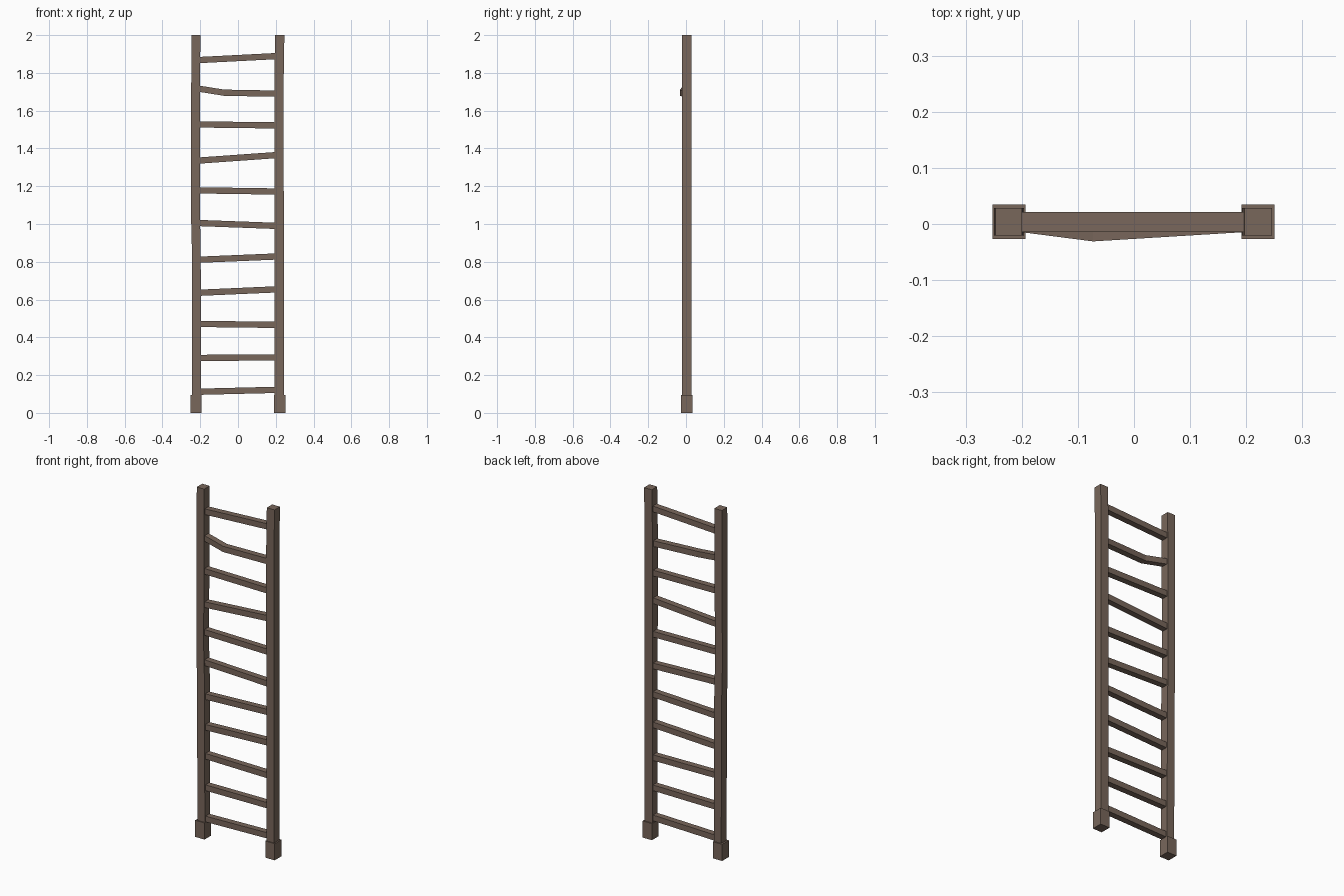
import bpy, bmesh
from mathutils import Vector

if "Cube" in bpy.data.objects:
    bpy.data.objects.remove(bpy.data.objects["Cube"])

wood = bpy.data.materials.new("weathered brown wood")
wood.diffuse_color = (0.19, 0.135, 0.105, 1)
wood.use_nodes = True
wood.node_tree.nodes["Principled BSDF"].inputs["Base Color"].default_value = wood.diffuse_color


def beam(name, sections):
    """Skin a closed square beam through a list of four-corner sections."""
    bm = bmesh.new()
    rings = [[bm.verts.new(p) for p in s] for s in sections]
    for a, b in zip(rings, rings[1:]):
        for i in range(4):
            j = (i + 1) % 4
            bm.faces.new((a[i], a[j], b[j], b[i]))
    bm.faces.new(rings[0][::-1])
    bm.faces.new(rings[-1])
    bmesh.ops.recalc_face_normals(bm, faces=bm.faces)
    me = bpy.data.meshes.new(name)
    bm.to_mesh(me)
    bm.free()
    me.materials.append(wood)
    ob = bpy.data.objects.new(name, me)
    bpy.context.collection.objects.link(ob)
    return ob


CORNERS = [(-1, -1), (1, -1), (1, 1), (-1, 1)]


def upright(name, path, hx, hy):
    # path holds (x, y, z) centres; sections are horizontal
    beam(name, [[Vector((x + a * hx, y + b * hy, z)) for a, b in CORNERS]
                for x, y, z in path])


def rung(name, path, hy=0.0175, hz=0.0165):
    # sections are vertical, across the ladder's width
    beam(name, [[Vector((x, y + a * hy, z + b * hz)) for a, b in CORNERS]
                for x, y, z in path])


# slightly crooked side rails
Y = 0.004
upright("left_rail", [(-0.219, Y, 0.05), (-0.221, Y, 0.88), (-0.226, Y, 1.08),
                      (-0.226, Y, 1.25), (-0.223, Y, 2.0)], 0.0235, 0.0245)
upright("right_rail", [(0.218, Y, 0.05), (0.218, Y, 1.1), (0.217, Y, 1.35),
                       (0.217, Y, 1.75), (0.221, Y, 2.0)], 0.0245, 0.0245)

# block feet
for side, x in (("left", -0.223), ("right", 0.221)):
    upright(side + "_foot", [(x, Y, 0), (x, Y, 0.095)], 0.0295, 0.0305)

# uneven rungs: height at the left and right rail
HEIGHTS = [(0.112, 0.122), (0.291, 0.294), (0.471, 0.466), (0.636, 0.654),
           (0.811, 0.828), (1.005, 0.990), (1.178, 1.172), (1.336, 1.365),
           (1.527, 1.522), (1.716, 1.690), (1.868, 1.889)]
for n, (zl, zr) in enumerate(HEIGHTS, 1):
    path = [(-0.205, 0.0035, zl), (0.205, 0.0035, zr)]
    if n == 10:  # cracked rung sagging forward
        path.insert(1, (-0.073, -0.0135, 1.695))
    rung(f"rung_{n}", path)
